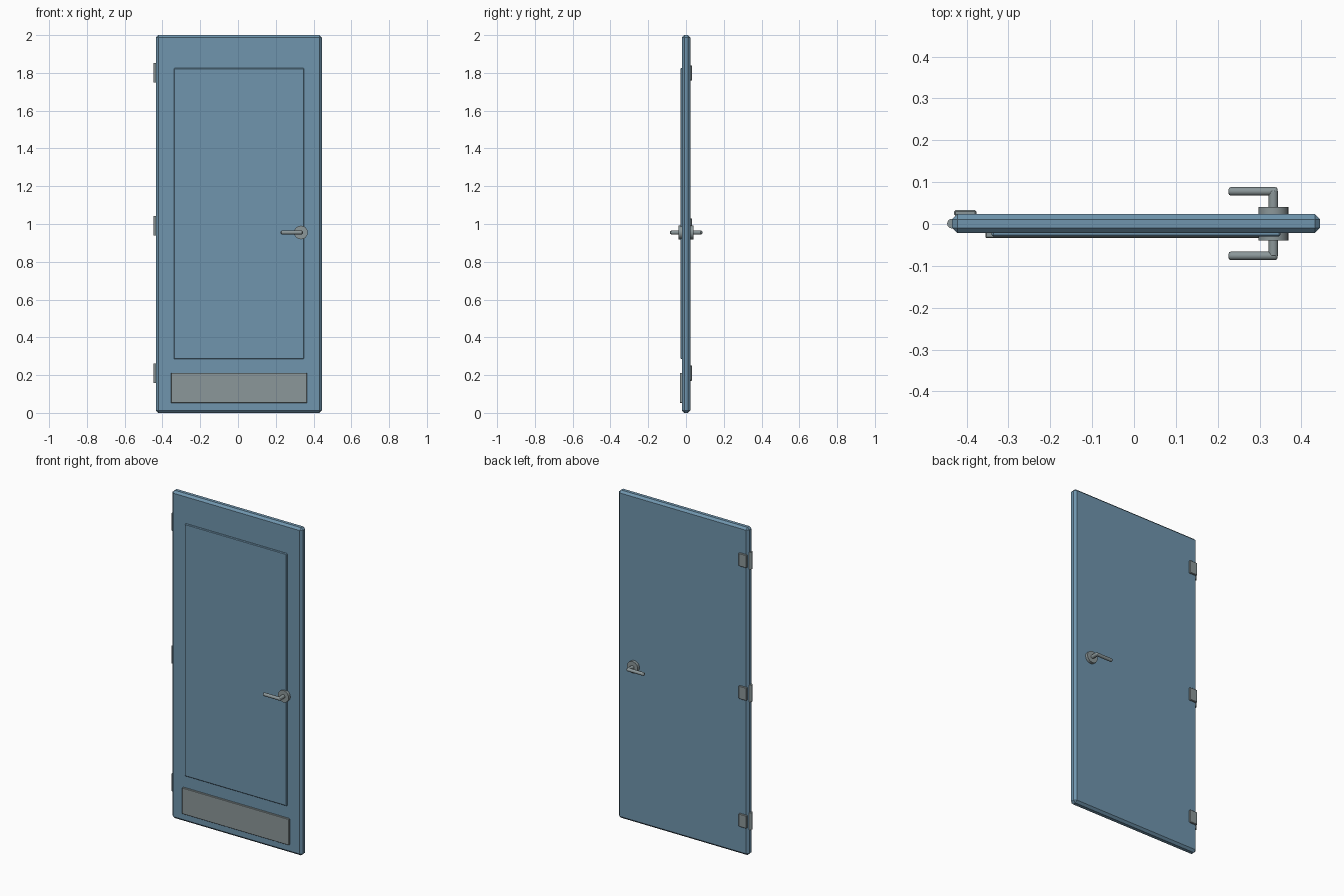
import bpy
import math
from mathutils import Vector

cube = bpy.data.objects.get("Cube")
if cube:
    bpy.data.objects.remove(cube, do_unlink=True)


def material(name, rgb):
    mat = bpy.data.materials.new(name)
    mat.use_nodes = True
    mat.diffuse_color = (*rgb, 1)
    mat.node_tree.nodes["Principled BSDF"].inputs["Base Color"].default_value = (*rgb, 1)
    return mat


blue = material("blue paint", (0.16, 0.30, 0.42))
steel = material("brushed steel", (0.26, 0.31, 0.32))


def finish(name, mat, bevel=0, segments=1, smooth=False):
    obj = bpy.context.object
    obj.name = name
    obj.data.materials.append(mat)
    if bevel:
        mod = obj.modifiers.new("edges", "BEVEL")
        mod.width = bevel
        mod.segments = segments
    if smooth:
        bpy.ops.object.shade_smooth_by_angle(angle=math.radians(40))
    return obj


def box(name, low, high, mat, bevel):
    low, high = Vector(low), Vector(high)
    bpy.ops.mesh.primitive_cube_add(size=1, location=(low + high) / 2)
    bpy.context.object.scale = high - low
    bpy.ops.object.transform_apply(location=False, rotation=False, scale=True)
    return finish(name, mat, bevel)


def rod(name, start, end, radius, mat, bevel=0, sides=24):
    start, end = Vector(start), Vector(end)
    axis = end - start
    bpy.ops.mesh.primitive_cylinder_add(
        vertices=sides, radius=radius, depth=axis.length, location=(start + end) / 2,
        rotation=axis.to_track_quat("Z", "Y").to_euler())
    return finish(name, mat, bevel, 2, True)


# Door leaf, raised front panel and kick plate
box("door_slab", (-0.435, -0.022, 0), (0.445, 0.024, 2), blue, 0.013)
box("front_panel", (-0.34, -0.03, 0.285), (0.35, -0.018, 1.825), blue, 0.004)
box("kick_plate", (-0.355, -0.033, 0.052), (0.365, -0.018, 0.212), steel, 0.002)

# Three hinges: a round barrel on the edge and a leaf on the back
for label, z in (("top", 1.8), ("middle", 0.99), ("bottom", 0.21)):
    rod(label + "_hinge_barrel", (-0.435, 0.001, z - 0.052), (-0.435, 0.001, z + 0.052),
        0.0115, steel)
    box(label + "_hinge_leaf", (-0.43, 0.02, z - 0.04), (-0.377, 0.033, z + 0.04),
        steel, 0.003)

# Lever handles on both faces
hx, hz, mid = 0.333, 0.955, 0.001
for label, side in (("front", -1), ("back", 1)):
    def at(x, depth):
        return (x, mid + side * depth, hz)

    rod(label + "_rose", at(hx, 0.02), at(hx, 0.04), 0.036, steel)
    rod(label + "_spindle", at(hx, 0.03), at(hx, 0.078), 0.0115, steel, 0.002)
    rod(label + "_lever", at(0.226, 0.077), at(0.343, 0.077), 0.01, steel, 0.005)
